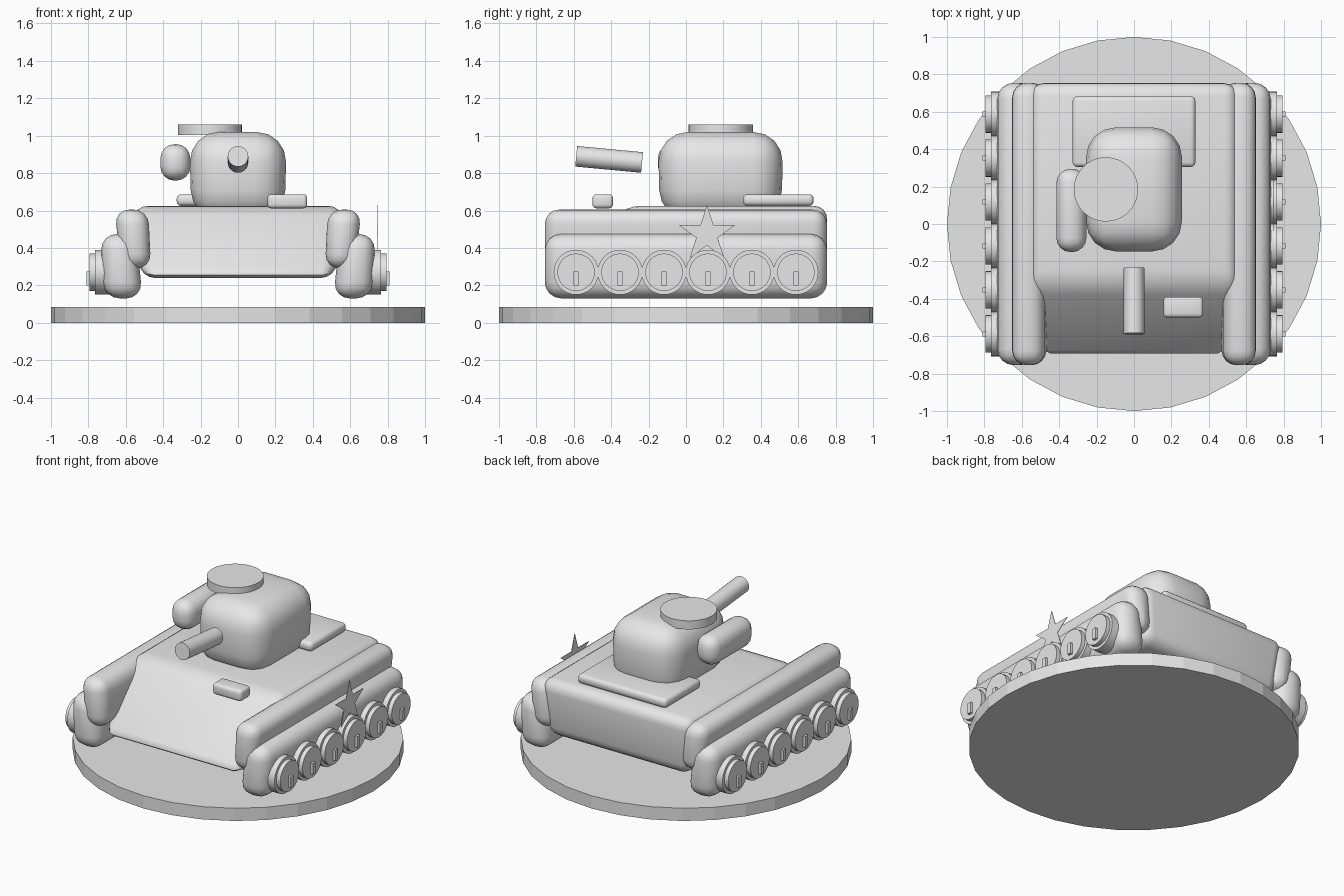
import bpy
import bmesh
from math import sin, cos, pi, radians
from mathutils import Matrix, Vector

cube = bpy.data.objects.get("Cube")
if cube:
    bpy.data.objects.remove(cube, do_unlink=True)

grey = bpy.data.materials.new("plain_grey")
grey.use_nodes = True
grey.diffuse_color = (0.8, 0.8, 0.8, 1)
grey.node_tree.nodes["Principled BSDF"].inputs["Base Color"].default_value = grey.diffuse_color


def finish(name, bm, smooth=True):
    bmesh.ops.recalc_face_normals(bm, faces=bm.faces)
    mesh = bpy.data.meshes.new(name)
    bm.to_mesh(mesh)
    bm.free()
    mesh.materials.append(grey)
    obj = bpy.data.objects.new(name, mesh)
    bpy.context.collection.objects.link(obj)
    if smooth:
        bpy.ops.object.select_all(action='DESELECT')
        obj.select_set(True)
        bpy.context.view_layer.objects.active = obj
        bpy.ops.object.shade_smooth_by_angle(angle=radians(32))
    return obj


def block(name, z, lower, upper=None, radius=0.0, segments=4, side=1):
    """Rounded block between a lower and an upper rectangle (x0, x1, y0, y1)."""
    bm = bmesh.new()
    rings = []
    for (x0, x1, y0, y1), h in zip((lower, upper or lower), z):
        corners = ((x0, y0), (x1, y0), (x1, y1), (x0, y1))
        rings.append([bm.verts.new((side * x, y, h)) for x, y in corners])
    low, high = rings
    bm.faces.new(low)
    bm.faces.new(high)
    for i in range(4):
        j = (i + 1) % 4
        bm.faces.new((low[i], low[j], high[j], high[i]))
    bmesh.ops.recalc_face_normals(bm, faces=bm.faces)
    if radius:
        bmesh.ops.bevel(bm, geom=bm.edges[:], offset=radius, segments=segments,
                        profile=0.5, affect='EDGES', clamp_overlap=True)
    return finish(name, bm)


def rod(name, start, end, radius, smooth=True):
    """Capped cylinder between two points."""
    start, end = Vector(start), Vector(end)
    axis = end - start
    turn = axis.to_track_quat('Z', 'Y').to_matrix().to_4x4()
    bm = bmesh.new()
    bmesh.ops.create_cone(bm, cap_ends=True, segments=32, radius1=radius, radius2=radius,
                          depth=axis.length,
                          matrix=Matrix.Translation((start + end) / 2) @ turn)
    return finish(name, bm, smooth)


# Round faceted stand
rod("display_base", (0, 0, 0), (0, 0, 0.085), 1, smooth=False)

# Hull with sloping front
block("hull", (0.24, 0.625), (-0.52, 0.52, -0.73, 0.73), (-0.56, 0.56, -0.32, 0.76), 0.075)

# Tracks, fenders and wheels on both sides
for side, label in ((1, "left"), (-1, "right")):
    block(label + "_fender", (0.29, 0.605), (0.465, 0.625, -0.755, 0.755),
          (0.48, 0.66, -0.755, 0.755), 0.078, side=side)
    block(label + "_track", (0.13, 0.475), (0.51, 0.72, -0.755, 0.755),
          (0.545, 0.735, -0.755, 0.755), 0.088, side=side)
    for i in range(6):
        y, z = (i - 2.5) * 0.235, 0.27
        tag = f"{label}_wheel_{i + 1}"
        rod(tag, (side * 0.6, y, z), (side * 0.765, y, z), 0.12)
        rod(tag + "_hub", (side * 0.75, y, z), (side * 0.793, y, z), 0.1)
        block(tag + "_key", (0.2, 0.273), (0.78, 0.81, y - 0.014, y + 0.014), side=side)

# Turret, gun and fittings
block("turret", (0.55, 1.02), (-0.25, 0.25, -0.14, 0.51), (-0.26, 0.26, -0.15, 0.52), 0.16)
rod("gun_barrel", (0, -0.235, 0.857), (0, -0.587, 0.89), 0.055)
rod("hatch", (-0.15, 0.185, 1.003), (-0.15, 0.185, 1.06), 0.172)
block("side_bundle", (0.76, 0.955), (-0.415, -0.255, -0.15, 0.295), radius=0.075)
block("rear_deck_plate", (0.625, 0.687), (-0.328, 0.328, 0.305, 0.683), radius=0.024, segments=3)
block("front_box", (0.612, 0.687), (0.157, 0.37, -0.5, -0.39), radius=0.02, segments=3)

# Flat star beside the left track
bm = bmesh.new()
points = []
for k in range(10):
    r = 0.157 if k % 2 == 0 else 0.06
    a = k * pi / 5
    points.append(bm.verts.new((0.742, 0.112 + r * sin(a), 0.473 + r * cos(a))))
star = bm.faces.new(points)
extra = bmesh.ops.extrude_face_region(bm, geom=[star])["geom"]
bmesh.ops.translate(bm, vec=(0.003, 0, 0),
                    verts=[v for v in extra if isinstance(v, bmesh.types.BMVert)])
finish("star", bm, smooth=False)
